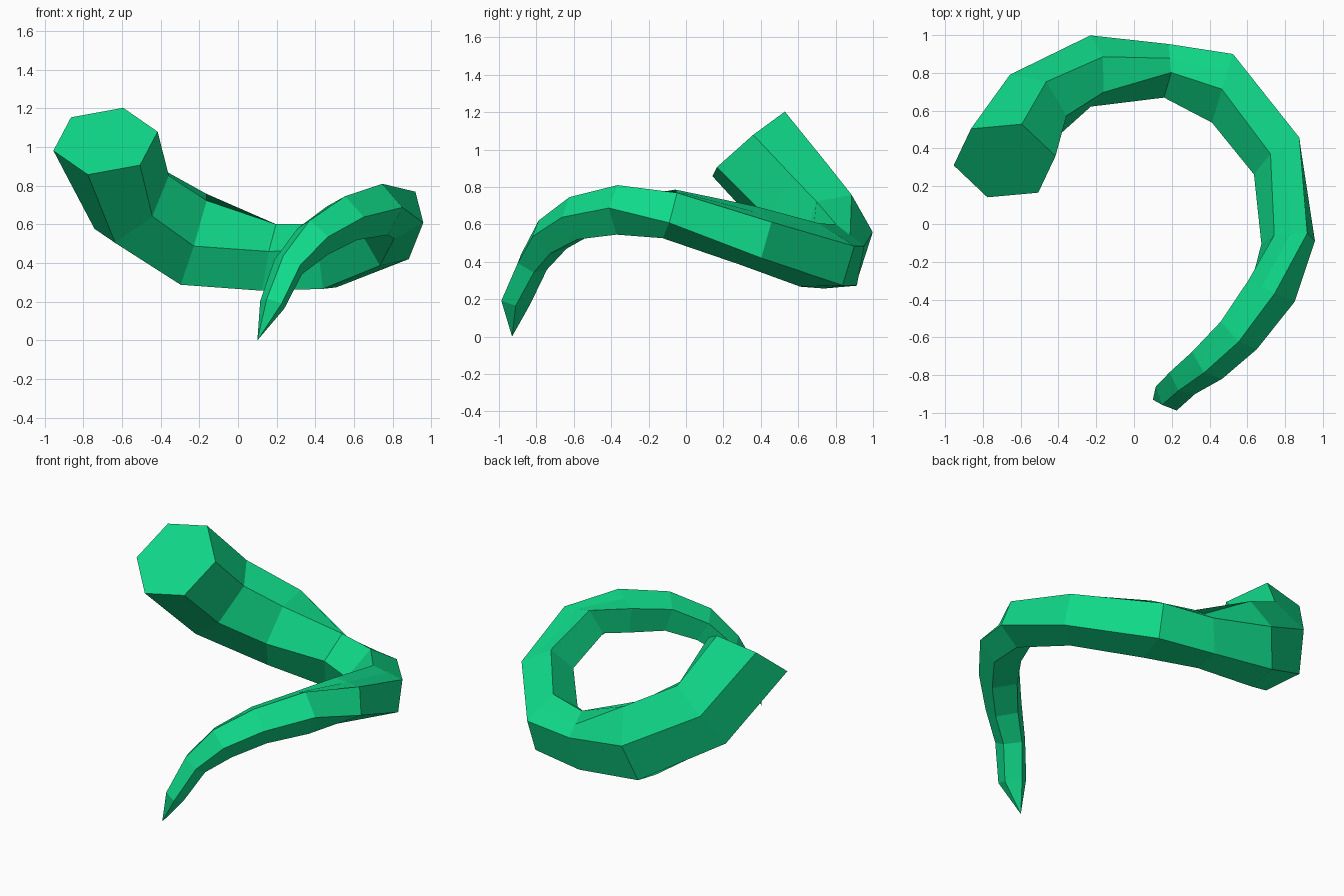
import bpy, bmesh
from math import cos, sin, radians
from mathutils import Vector

if "Cube" in bpy.data.objects:
    bpy.data.objects.remove(bpy.data.objects["Cube"], do_unlink=True)

green = bpy.data.materials.new("bright_green")
green.use_nodes = True
colour = (0.005, 0.70, 0.25, 1)
green.diffuse_color = colour
green.node_tree.nodes["Principled BSDF"].inputs["Base Color"].default_value = colour

# Spine of the horn: centre, radius across, radius upward, roll in degrees,
# sides of the section, and how far the section faces the next centre
SPINE = [
    ((-.685, .335, 1.03), .275, .275, 44, 6, 0),
    ((-.55, .61, .715), .215, .27, 20, 6, .5),
    ((-.23, .81, .523), .19, .265, 8, 6, .9),
    ((.16, .815, .415), .15, .19, 22, 5, .3),
    ((.47, .72, .42), .20, .185, 20, 5, 0),
    ((.77, .355, .535), .165, .17, 28, 5, .1),
    ((.82, -.085, .665), .15, .145, 48, 5, .1),
    ((.72, -.35, .673), .145, .14, 78, 5, .3),
    ((.555, -.575, .63), .13, .125, 76, 5, .6),
    ((.395, -.73, .53), .115, .11, 76, 5, .5),
    ((.265, -.825, .39), .095, .08, 75, 5, .5),
    ((.18, -.91, .19), .09, .06, 75, 5, .5),
]
TIP = Vector((.10, -.93, 0))
BASE_DIRECTION = Vector((.08, .64, -.76))


def section(centre, direction, across, upward, roll, sides):
    """Polygon across the spine, always returned as six points."""
    t = direction.normalized()
    out = Vector((-t.y, t.x, 0)).normalized()
    up = t.cross(out)
    if up.z < 0:
        up = -up
    ring = []
    for k in range(sides):
        a = radians(roll + k * 360 / sides)
        ring.append(centre + out * cos(a) * across + up * sin(a) * upward)
    if sides == 5:
        ring.insert(1, (ring[0] + ring[1]) / 2)
    return ring


# Loft the sections, cap the wide base and close the pointed end
centres = [Vector(s[0]) for s in SPINE] + [TIP]
bm = bmesh.new()
rings = []
for i, (_, across, upward, roll, sides, ahead) in enumerate(SPINE):
    direction = BASE_DIRECTION
    if i:
        before = centres[i] - centres[i - 1]
        direction = before.lerp(centres[i + 1] - centres[i], ahead)
    points = section(centres[i], direction, across, upward, roll, sides)
    rings.append([bm.verts.new(p) for p in points])

for a, b in zip(rings, rings[1:]):
    for k in range(6):
        n = (k + 1) % 6
        bm.faces.new((a[k], a[n], b[n], b[k]))
bm.faces.new(rings[0])
tip = bm.verts.new(TIP)
for k in range(6):
    bm.faces.new((rings[-1][k], rings[-1][(k + 1) % 6], tip))
bmesh.ops.recalc_face_normals(bm, faces=bm.faces)

mesh = bpy.data.meshes.new("curved_horn")
bm.to_mesh(mesh)
bm.free()
mesh.materials.append(green)
horn = bpy.data.objects.new("curved_horn", mesh)
bpy.context.collection.objects.link(horn)
